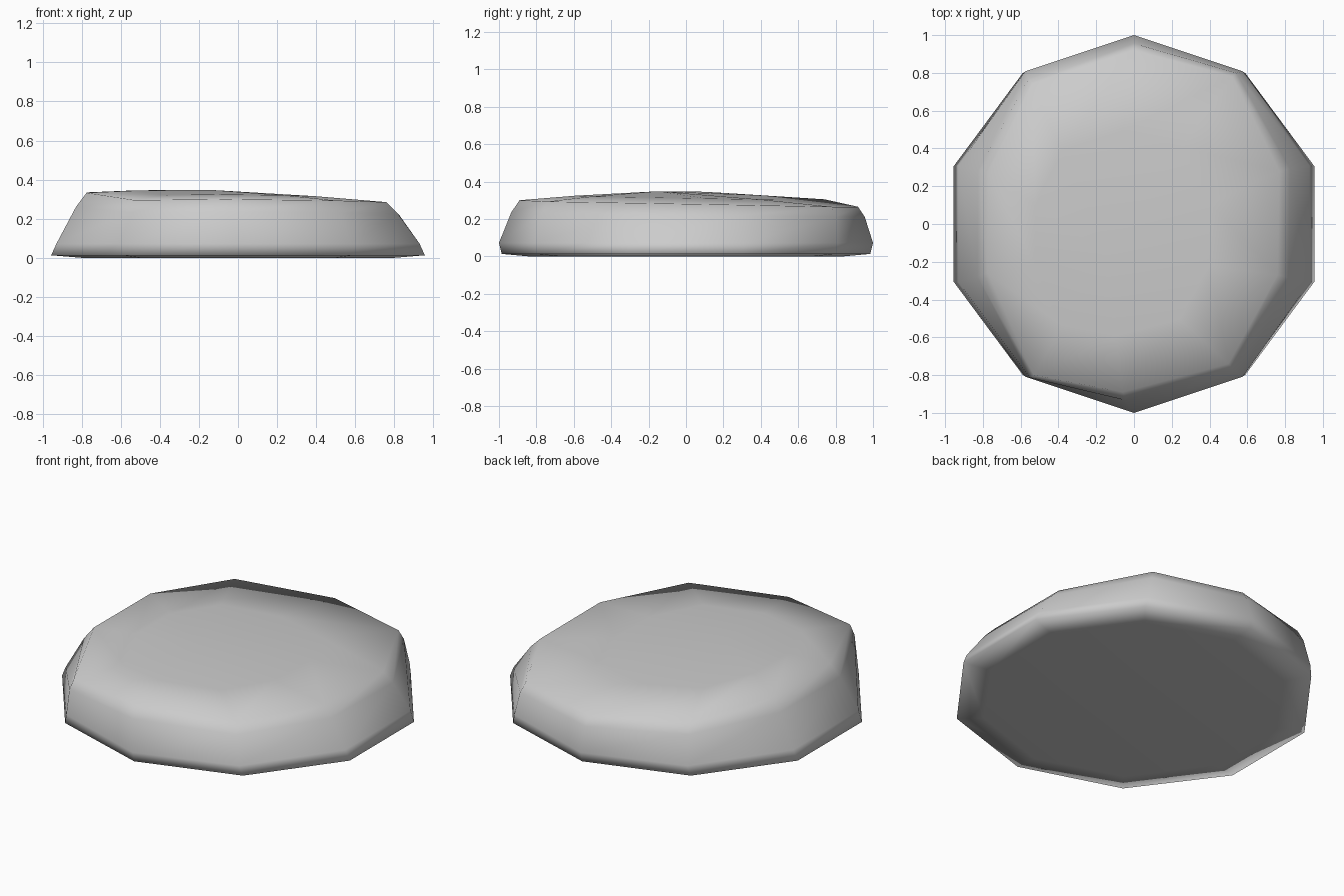
import bpy, bmesh, math

if "Cube" in bpy.data.objects:
    bpy.data.objects.remove(bpy.data.objects["Cube"])

N = 10
# Irregular, tilted rim of the top face (counter-clockwise from +y)
top_rim = [(0, .92, .265), (-.54, .74, .305), (-.77, .27, .335), (-.775, -.26, .333),
           (-.53, -.80, .295), (-.06, -.89, .30), (.50, -.74, .293), (.76, -.27, .285),
           (.77, .28, .275), (.52, .78, .265)]
peak = (-.15, -.15, .348)


def decagon(r, z):
    return [(r * math.cos(math.pi / 2 + i * math.tau / N),
             r * math.sin(math.pi / 2 + i * math.tau / N), z) for i in range(N)]


def mix(a, b, t):
    return tuple(p + (q - p) * t for p, q in zip(a, b))


# Lower foot: underside bevel, base edge and the widest band
base = decagon(1.0, .013)
base = [(x * 1.005, y * .985, z) for x, y, z in base]
band = [(x * .977, y, z) for x, y, z in decagon(1.0, .072)]
# Shoulder bulges slightly between band and rim
shoulder = [mix(a, (b[0] * 1.02, b[1] * 1.02, b[2]), .72) for a, b in zip(band, top_rim)]
# Gently domed top
dome = [mix(a, peak, .4) for a in top_rim]
dome = [(x, y, z + .005) for x, y, z in dome]

bm = bmesh.new()
rings = [[bm.verts.new(c) for c in ring]
         for ring in (decagon(.84, 0), base, band, shoulder, top_rim, dome)]
for lo, hi in zip(rings, rings[1:]):
    for i in range(N):
        j = (i + 1) % N
        bm.faces.new((lo[i], lo[j], hi[j], hi[i]))
bm.faces.new(rings[0][::-1])
tip = bm.verts.new(peak)
for i in range(N):
    bm.faces.new((rings[-1][i], rings[-1][(i + 1) % N], tip))
bmesh.ops.recalc_face_normals(bm, faces=bm.faces[:])
for f in bm.faces:
    f.smooth = True

mesh = bpy.data.meshes.new("flat_stone")
bm.to_mesh(mesh)
bm.free()
stone = bpy.data.objects.new("flat_stone", mesh)
bpy.context.collection.objects.link(stone)
